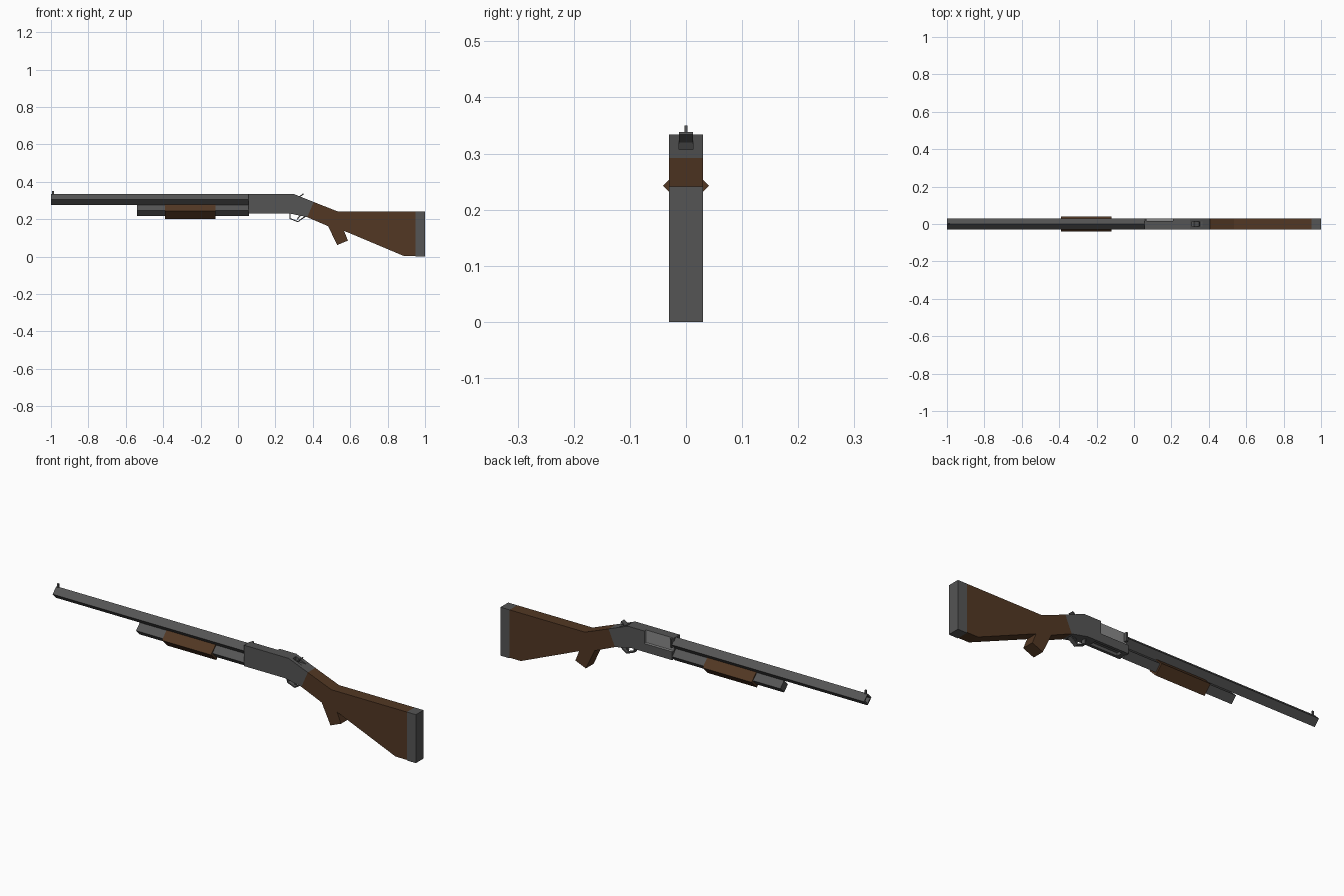
import bpy, bmesh, math
from mathutils import Vector

cube = bpy.data.objects.get("Cube")
if cube:
    bpy.data.objects.remove(cube, do_unlink=True)


def material(name, rgb):
    m = bpy.data.materials.new(name)
    m.use_nodes = True
    m.diffuse_color = (*rgb, 1)
    m.node_tree.nodes["Principled BSDF"].inputs["Base Color"].default_value = (*rgb, 1)
    return m


STEEL = material("dark steel", (0.09, 0.09, 0.09))
BOLT = material("bright steel", (0.25, 0.25, 0.25))
WOOD = material("brown wood", (0.085, 0.039, 0.017))


def finish(name, bm, mat):
    bmesh.ops.recalc_face_normals(bm, faces=bm.faces)
    me = bpy.data.meshes.new(name)
    bm.to_mesh(me)
    bm.free()
    me.materials.append(mat)
    ob = bpy.data.objects.new(name, me)
    bpy.context.collection.objects.link(ob)
    return ob


def slab(name, profile, y0, y1, mat):
    """Extrude a closed side outline (x, z) from y0 to y1."""
    bm = bmesh.new()
    face = bm.faces.new([bm.verts.new((x, y0, z)) for x, z in profile])
    new = bmesh.ops.extrude_face_region(bm, geom=[face])["geom"]
    verts = [v for v in new if isinstance(v, bmesh.types.BMVert)]
    bmesh.ops.translate(bm, verts=verts, vec=(0, y1 - y0, 0))
    return finish(name, bm, mat)


def box(name, x, y, z, mat):
    return slab(name, [(x[0], z[0]), (x[1], z[0]), (x[1], z[1]), (x[0], z[1])], *y, mat)


def diamond_bar(name, x0, x1, z, r, mat, bore=0):
    """Four-sided bar lying along x, optionally bored at its front end."""
    def ring(x, rad):
        return [bm.verts.new((x, rad * math.cos(a), z + rad * math.sin(a)))
                for a in (i * math.pi / 2 for i in range(4))]
    bm = bmesh.new()
    rings = [ring(x1, r), ring(x0, r)]
    if bore:
        rings += [ring(x0, bore), ring(x0 + 0.1, bore)]
    for a, b in zip(rings, rings[1:]):
        for i in range(4):
            j = (i + 1) % 4
            bm.faces.new((a[i], a[j], b[j], b[i]))
    bm.faces.new(rings[0])
    bm.faces.new(rings[-1])
    return finish(name, bm, mat)


def strip(name, path, thick, half_width, mat):
    """Flat band following a side path (x, z)."""
    pts = [Vector(p) for p in path]
    sides = ([], [])
    for i, p in enumerate(pts):
        d = (pts[min(i + 1, len(pts) - 1)] - pts[max(i - 1, 0)]).normalized()
        n = Vector((-d.y, d.x)) * thick / 2
        sides[0].append(p + n)
        sides[1].append(p - n)
    return slab(name, sides[0] + sides[1][::-1], -half_width, half_width, mat)


def cut(target, cutter):
    cutter.hide_render = True
    mod = target.modifiers.new("cut", "BOOLEAN")
    mod.operation, mod.solver, mod.object = "DIFFERENCE", "EXACT", cutter
    mod.material_mode = "TRANSFER"
    bpy.context.view_layer.objects.active = target
    bpy.ops.object.modifier_apply(modifier=mod.name)
    bpy.data.objects.remove(cutter, do_unlink=True)


W = 0.03  # half width of the body

# Barrel, magazine tube and sliding fore-end
diamond_bar("barrel", -1, 0.06, 0.305, 0.029, STEEL, bore=0.02)
diamond_bar("magazine_tube", -0.54, 0.06, 0.247, 0.03, STEEL)
diamond_bar("fore_end", -0.39, -0.12, 0.243, 0.041, WOOD)
box("front_sight", (-0.994, -0.985), (-0.003, 0.003), (0.325, 0.35), STEEL)

# Receiver with ejection port, loading port and hammer slot
receiver = slab("receiver", [(0.055, 0.23), (0.055, 0.334), (0.3, 0.334),
                             (0.405, 0.292), (0.37, 0.211), (0.28, 0.23)], -W, W, STEEL)
cut(receiver, box("port_cutter", (0.03, 0.208), (0.016, 0.05), (0.272, 0.36), BOLT))
cut(receiver, box("loading_cutter", (0.08, 0.23), (-0.016, 0.016), (0.2, 0.245), STEEL))
cut(receiver, box("slot_cutter", (0.31, 0.37), (-0.0125, 0.0125), (0.307, 0.36), STEEL))
box("bolt_handle", (0.058, 0.068), (0.015, 0.03), (0.29, 0.333), STEEL)
strip("hammer", [(0.322, 0.303), (0.332, 0.322), (0.35, 0.336)], 0.006, 0.0125, STEEL)

# Trigger and guard
strip("trigger_guard", [(0.277, 0.232), (0.279, 0.203), (0.32, 0.187), (0.358, 0.214)],
      0.006, 0.011, STEEL)
strip("trigger", [(0.342, 0.225), (0.328, 0.215), (0.316, 0.199)], 0.006, 0.005, STEEL)

# Stock with grip, and butt pad
slab("stock", [(0.405, 0.292), (0.535, 0.241), (0.95, 0.241), (0.95, 0.003), (0.888, 0.003),
               (0.567, 0.138), (0.588, 0.086), (0.53, 0.062), (0.482, 0.163),
               (0.37, 0.211)], -W, W, WOOD)
box("butt_pad", (0.95, 1), (-W, W), (0, 0.241), STEEL)
